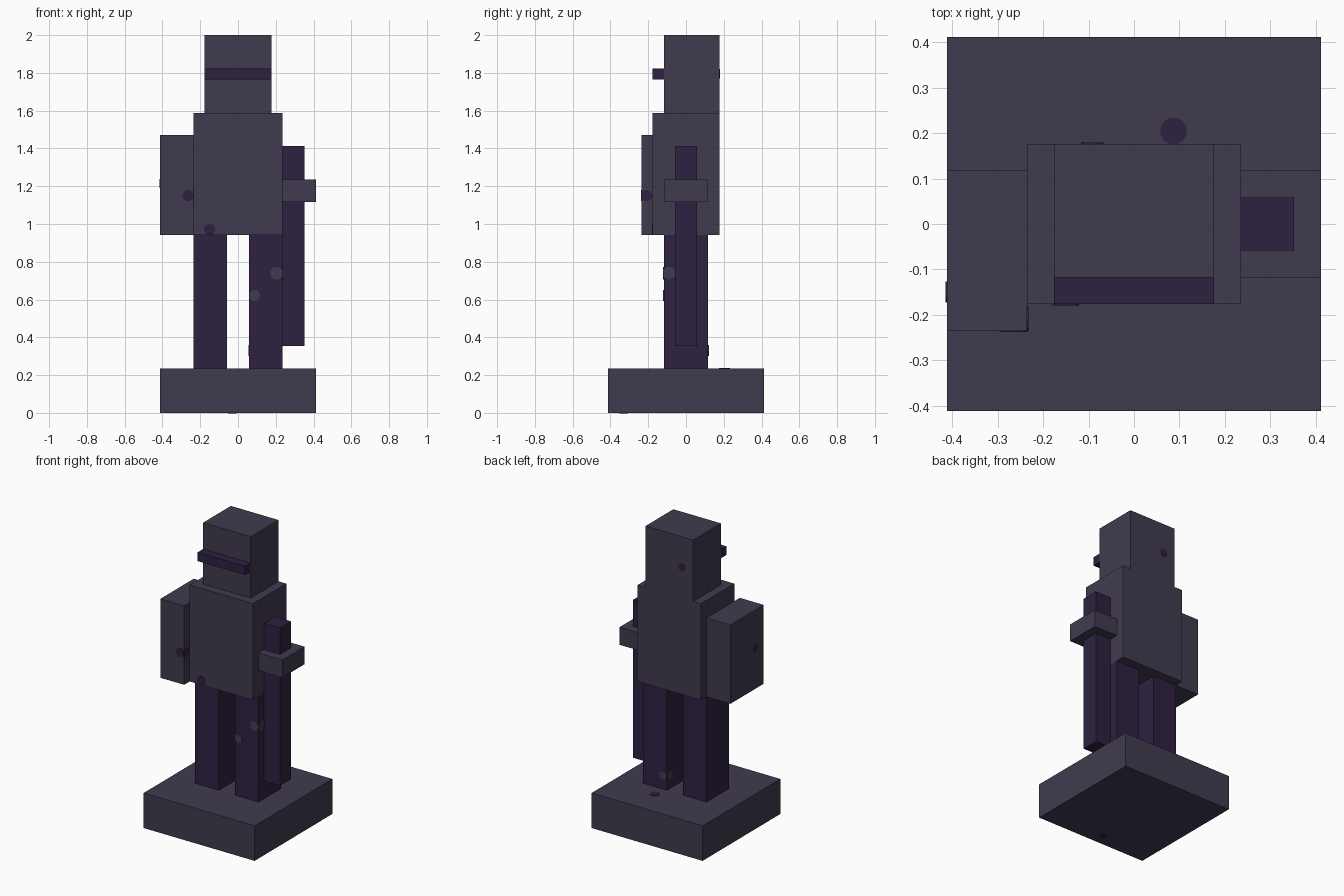
import bpy, bmesh, math
from mathutils import Vector

cube = bpy.data.objects.get("Cube")
if cube:
    bpy.data.objects.remove(cube, do_unlink=True)


def make_material(name, rgb):
    mat = bpy.data.materials.new(name)
    mat.use_nodes = True
    mat.diffuse_color = (*rgb, 1)
    mat.node_tree.nodes["Principled BSDF"].inputs["Base Color"].default_value = (*rgb, 1)
    return mat


SLATE = make_material("slate grey", (0.0513, 0.0437, 0.0782))
PLUM = make_material("dark plum", (0.0262, 0.0152, 0.0513))
U = 2 / 34  # block unit: the figure is 34 units tall
boxes = {}


def add_object(name, bm, mat):
    mesh = bpy.data.meshes.new(name)
    bmesh.ops.recalc_face_normals(bm, faces=bm.faces)
    bm.to_mesh(mesh)
    bm.free()
    mesh.materials.append(mat)
    bpy.context.collection.objects.link(bpy.data.objects.new(name, mesh))


def block(name, x, y, z, mat):
    """Box from (min, max) ranges given in block units."""
    lo = Vector((x[0], y[0], z[0])) * U
    hi = Vector((x[1], y[1], z[1])) * U
    boxes[name] = (lo, hi)
    bm = bmesh.new()
    bmesh.ops.create_cube(bm, size=1)
    for v in bm.verts:
        v.co = (lo + hi) / 2 + v.co * (hi - lo)
    add_object(name, bm, mat)


def spot(name, part, axis, side, centre, mat, r=0.03):
    """Thin round plate on one face of a block, cut off at the block's edges."""
    lo, hi = boxes[part]
    others = [i for i in range(3) if i != axis]
    bm = bmesh.new()
    verts = []
    for k in range(12):
        a = math.tau * (k + 0.5) / 12
        p = Vector()
        p[axis] = (hi if side > 0 else lo)[axis]
        for i, c, d in zip(others, centre, (math.cos(a), math.sin(a))):
            p[i] = min(max(c + r * d, lo[i]), hi[i])
        verts.append(bm.verts.new(p))
    face = bm.faces.new(verts)
    ext = bmesh.ops.extrude_face_region(bm, geom=[face])["geom"]
    for v in ext:
        if isinstance(v, bmesh.types.BMVert):
            v.co[axis] += side * 0.003
    add_object(name, bm, mat)


# Figure on its plinth
block("base", (-7, 7), (-7, 7), (0, 4), SLATE)
for name, s in (("right_leg", -1), ("left_leg", 1)):
    block(name, sorted((s, 4 * s)), (-2, 2), (4, 16), PLUM)
block("torso", (-4, 4), (-3, 3), (16, 27), SLATE)
block("head", (-3, 3), (-2, 3), (27, 34), SLATE)
block("visor", (-3, 3), (-3, -2), (30, 31), PLUM)

# Arms and equipment
block("right_arm", (-7, -4), (-4, 2), (16, 25), SLATE)
block("staff", (4, 6), (-1, 1), (6, 24), PLUM)
block("left_hand", (4, 7), (-2, 2), (19, 21), SLATE)

# Painted spots; those at an edge wrap on to the next face
X, Y, Z = 0, 1, 2
spot("arm_spot_front", "right_arm", Y, -1, (-0.265, 1.15), PLUM)
spot("arm_spot_inner", "right_arm", X, 1, (-0.209, 1.15), PLUM)
spot("arm_spot_outer", "right_arm", X, -1, (-0.15, 1.215), PLUM, 0.024)
spot("torso_spot", "torso", Y, -1, (-0.15, 0.97), PLUM)
spot("head_spot_back", "head", Y, 1, (-0.092, 1.795), PLUM, 0.026)
spot("leg_spot_upper", "left_leg", Y, -1, (0.205, 0.74), SLATE, 0.034)
spot("leg_spot_side", "left_leg", X, 1, (-0.09, 0.74), SLATE, 0.034)
spot("leg_spot_lower", "left_leg", Y, -1, (0.087, 0.622), SLATE)
spot("leg_spot_back", "left_leg", Y, 1, (0.085, 0.33), SLATE)
spot("leg_spot_inner", "left_leg", X, -1, (0.09, 0.33), SLATE)
spot("base_spot_top", "base", Z, 1, (0.087, 0.205), PLUM)
spot("base_spot_bottom", "base", Z, -1, (-0.03, -0.33), PLUM, 0.024)
